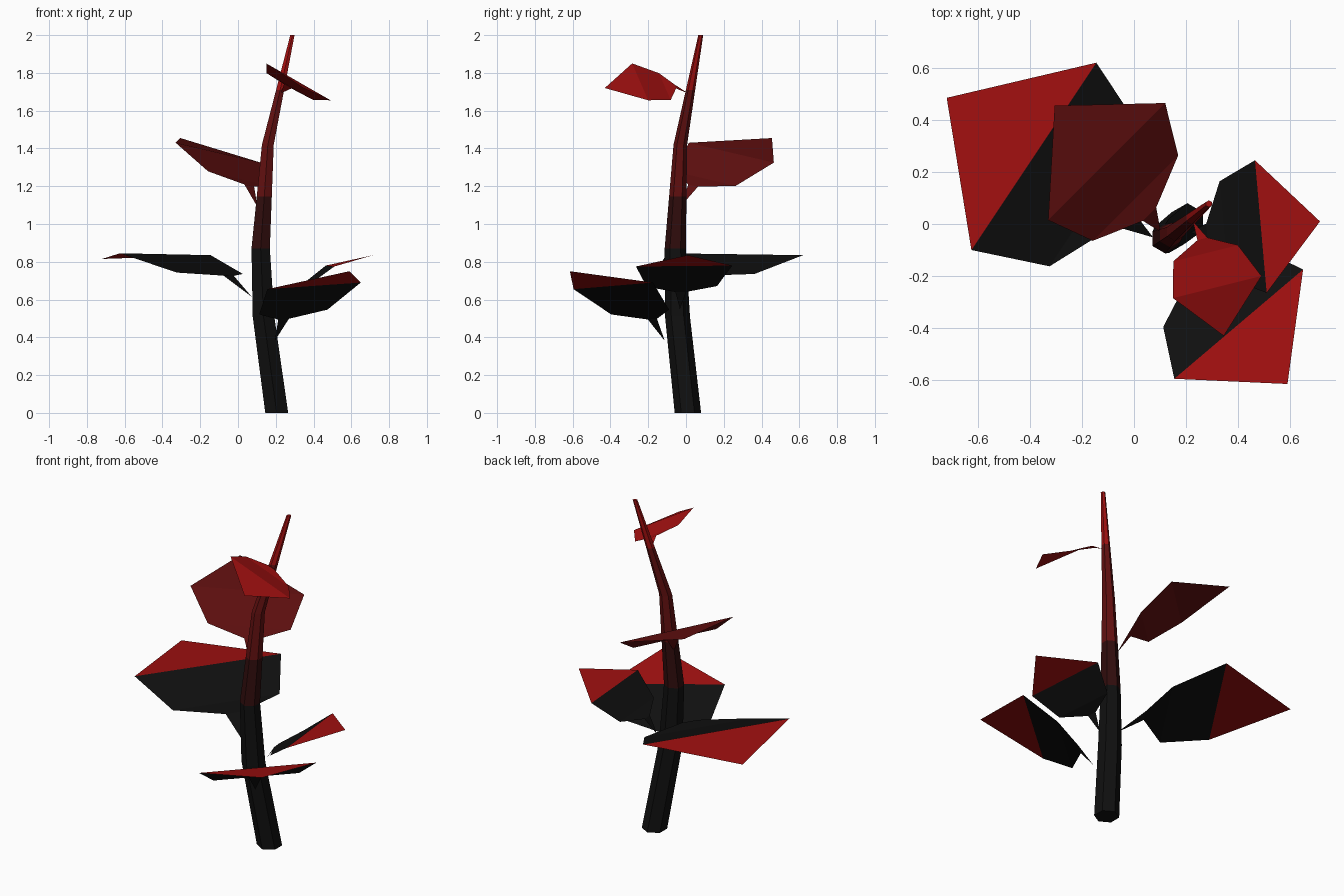
import bpy
from mathutils import Vector, Matrix

if "Cube" in bpy.data.objects:
    bpy.data.objects.remove(bpy.data.objects["Cube"])


def material(name, rgb):
    m = bpy.data.materials.new(name)
    m.diffuse_color = (*rgb, 1)
    m.use_nodes = True
    m.node_tree.nodes["Principled BSDF"].inputs["Base Color"].default_value = m.diffuse_color
    return m


black = material("black", (0.005, 0.005, 0.005))
ember = material("ember", (0.03, 0.004, 0.004))
dark_red = material("dark_red", (0.12, 0.005, 0.005))
red = material("red", (0.35, 0.005, 0.005))


def build(name, verts, faces, mats, slots):
    mesh = bpy.data.meshes.new(name)
    mesh.from_pydata(verts, [], faces)
    for m in mats:
        mesh.materials.append(m)
    for p, s in zip(mesh.polygons, slots):
        p.material_index = s
    ob = bpy.data.objects.new(name, mesh)
    bpy.context.collection.objects.link(ob)
    return ob


# Stem: six-sided tapering tube along a bent path (x, y, z, radius)
path = [Vector(p) for p in [
    (0.205, 0.01, 0.0, 0.07), (0.135, -0.045, 0.51, 0.066),
    (0.12, -0.057, 0.87, 0.056), (0.158, -0.03, 1.42, 0.036),
    (0.288, 0.078, 2.0, 0.013)]]
# extra rings on the upper part for the colour change
rings = path[:3] + [path[2].lerp(path[3], 0.5), path[3], path[3].lerp(path[4], 0.5), path[4]]
verts, faces, slots = [], [], []
for x, y, z, r in rings:
    for i in range(6):
        d = Matrix.Rotation(i * 1.0471976, 3, 'Z') @ Vector((0, r, 0))
        verts.append(Vector((x, y, z)) + d)
for k in range(len(rings) - 1):
    for i in range(6):
        j = (i + 1) % 6
        faces.append((k * 6 + i, k * 6 + j, k * 6 + 6 + j, k * 6 + 6 + i))
        slots.append((0, 0, 1, 2, 2, 3)[k])
n = len(verts)
faces += [tuple(range(5, -1, -1)), tuple(range(n - 6, n))]
slots += [0, 3]
build("stem", verts, faces, [black, ember, dark_red, red], slots)


# Leaf: one shared shape, placed by its two widest corners and its tip
def leaf(name, left, right, tip, inner, outer):
    left, right, tip = Vector(left), Vector(right), Vector(tip)
    mid, width = (left + right) / 2, (right - left).length
    w = (right - left).normalized()
    t = (tip - mid).normalized()
    up = w.cross(t).normalized()
    v = 0.985 * t + 0.17 * up      # neck-to-tip direction
    u = 0.985 * up - 0.17 * t

    def at(side, along, height):
        return mid + width * (side * w + (along - 0.48) * v + (height - 0.08) * u)

    pts = [at(0, -0.185, -0.11),
           at(-0.057, 0, 0), at(0.057, 0, 0),
           at(-0.365, 0.14, 0), at(0.365, 0.14, 0),
           left, right, tip]
    build(name, pts, [(0, 2, 1), (1, 2, 4, 3), (3, 4, 6, 5), (5, 6, 7)],
          [inner, outer], [0, 0, 0, 1])


leaf("leaf_front", (0.65, -0.175, 0.69), (0.155, -0.595, 0.655), (0.59, -0.615, 0.75), black, red)
leaf("leaf_right", (0.465, 0.245, 0.78), (0.51, -0.265, 0.775), (0.715, 0.01, 0.835), black, red)
leaf("leaf_left", (-0.625, -0.10, 0.845), (-0.145, 0.62, 0.835), (-0.72, 0.485, 0.815), black, red)
leaf("leaf_back", (-0.33, 0.015, 1.43), (0.12, 0.465, 1.325), (-0.305, 0.455, 1.455), dark_red, dark_red)
leaf("leaf_top", (0.49, -0.20, 1.655), (0.15, -0.285, 1.85), (0.345, -0.43, 1.72), red, red)
